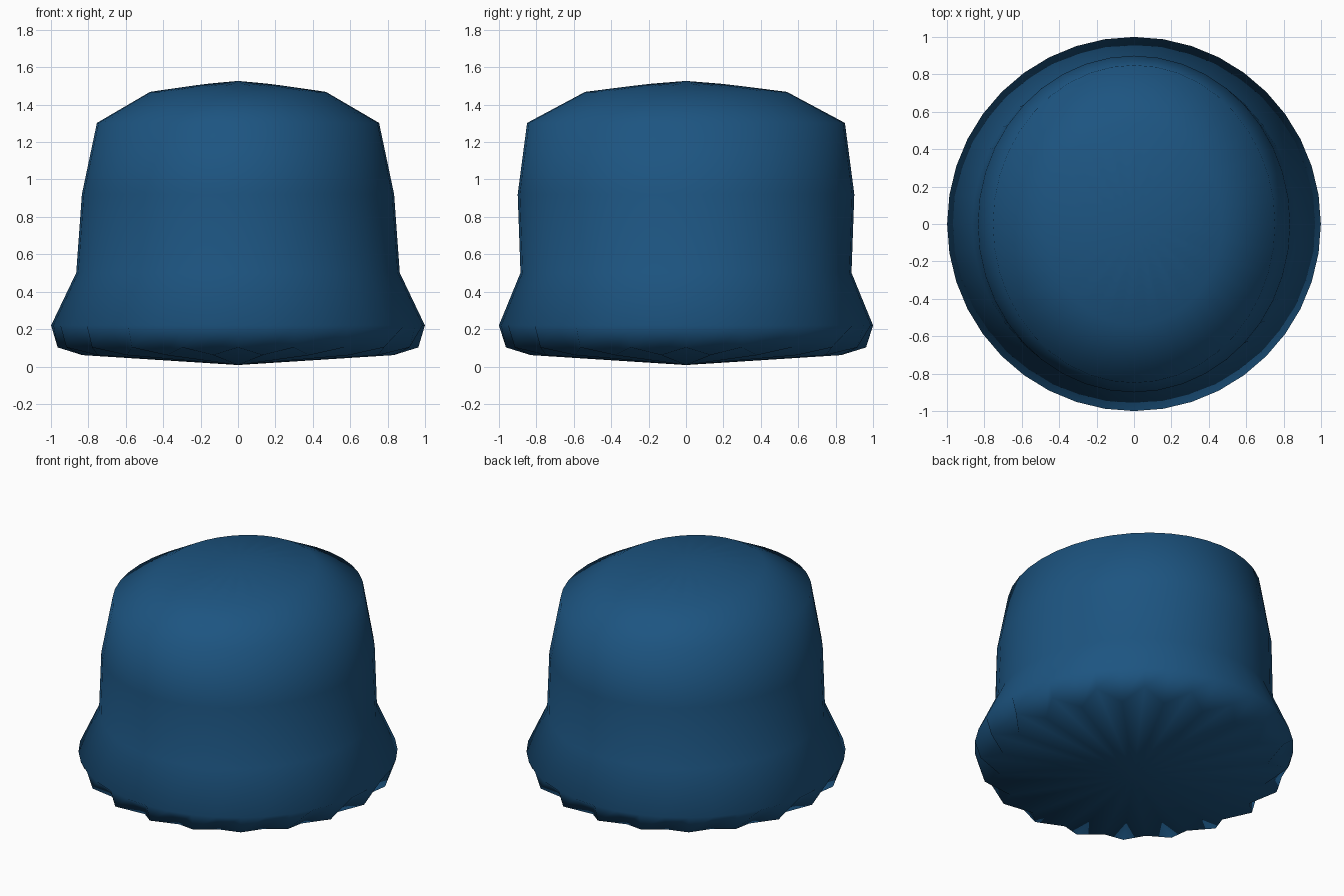
import bpy, bmesh
from math import sin, cos, tau

if "Cube" in bpy.data.objects:
    bpy.data.objects.remove(bpy.data.objects["Cube"])

SIDES = 20
# control rings: x radius, y radius, height (wide hem, waist, shoulder, small crown)
RINGS = [(1.20, 1.195, 0.008), (0.823, 0.83, 0.432),
         (0.867, 0.992, 1.41), (0.085, 0.10, 1.527)]

# lofted control cage with single-polygon caps
bm = bmesh.new()
loops = [[bm.verts.new((rx * cos(tau * i / SIDES), ry * sin(tau * i / SIDES), z))
          for i in range(SIDES)] for rx, ry, z in RINGS]
for lo, hi in zip(loops, loops[1:]):
    for i in range(SIDES):
        j = (i + 1) % SIDES
        bm.faces.new((lo[i], lo[j], hi[j], hi[i]))
bm.faces.new(loops[0][::-1])
bm.faces.new(loops[-1])
for f in bm.faces:
    f.smooth = True
mesh = bpy.data.meshes.new("hat_body")
bm.to_mesh(mesh)
bm.free()

body = bpy.data.objects.new("hat_body", mesh)
bpy.context.collection.objects.link(body)

# one level of subdivision rounds the cage and makes the fluted crown and hem
sub = body.modifiers.new("round", 'SUBSURF')
sub.levels = sub.render_levels = 1
sub.use_limit_surface = False

# dark blue cloth
mat = bpy.data.materials.new("dark_blue")
mat.diffuse_color = (0.012, 0.09, 0.22, 1)
mat.use_nodes = True
mat.node_tree.nodes["Principled BSDF"].inputs["Base Color"].default_value = mat.diffuse_color
mesh.materials.append(mat)
